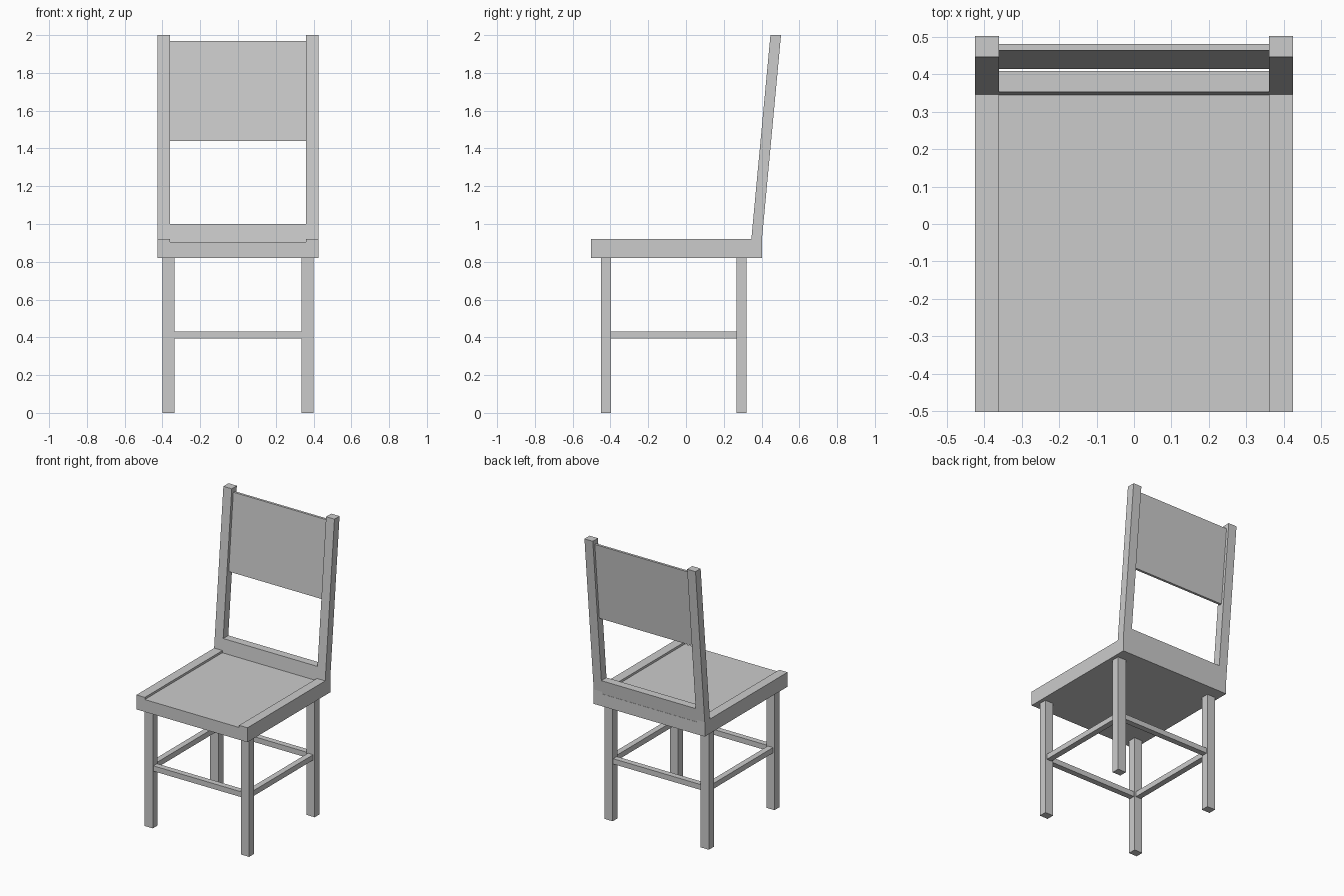
import bpy

if "Cube" in bpy.data.objects:
    bpy.data.objects.remove(bpy.data.objects["Cube"])


def prism(name, points, axis, a, b):
    """Extrude a 2D profile along x (points are y,z) or y (points are x,z)."""
    def place(p, t):
        return (t, p[0], p[1]) if axis == 'x' else (p[0], t, p[1])
    n = len(points)
    verts = [place(p, a) for p in points] + [place(p, b) for p in points]
    faces = [list(range(n)), list(range(2 * n - 1, n - 1, -1))]
    faces += [[i, i + n, (i + 1) % n + n, (i + 1) % n] for i in range(n)]
    mesh = bpy.data.meshes.new(name)
    mesh.from_pydata(verts, [], faces)
    # consistent outward normals
    import bmesh
    bm = bmesh.new()
    bm.from_mesh(mesh)
    bmesh.ops.recalc_face_normals(bm, faces=bm.faces)
    bm.to_mesh(mesh)
    bm.free()
    obj = bpy.data.objects.new(name, mesh)
    bpy.context.collection.objects.link(obj)
    return obj


def box(name, x, y, z):
    return prism(name, [(y[0], z[0]), (y[1], z[0]), (y[1], z[1]), (y[0], z[1])],
                 'x', x[0], x[1])


def mirror(obj):
    obj.modifiers.new("mirror", 'MIRROR').use_axis[0] = True


SEAT_X, POST_X = 0.425, 0.361      # outer half width, inner edge of posts
SEAT_LOW, SEAT_HIGH = 0.905, 0.92  # recessed panel and raised side rims


def slant(z):
    """y of the leaning backrest's front face at height z."""
    return 0.346 + (z - SEAT_HIGH) * 0.0935


# Seat with a shallow channel running front to back
prism("seat", [(-SEAT_X, 0.82), (SEAT_X, 0.82), (SEAT_X, SEAT_HIGH),
               (POST_X, SEAT_HIGH), (POST_X, SEAT_LOW), (-POST_X, SEAT_LOW),
               (-POST_X, SEAT_HIGH), (-SEAT_X, SEAT_HIGH)], 'y', -0.503, 0.402)


def leaning(name, z0, z1, front, back, x0, x1):
    return prism(name, [(slant(z0) + front, z0), (slant(z0) + back, z0),
                        (slant(z1) + back, z1), (slant(z1) + front, z1)],
                 'x', x0, x1)


# Leaning backrest: posts, lower rail and thin panel
mirror(leaning("back_post", SEAT_HIGH, 2.0, 0, 0.056, POST_X, SEAT_X))
leaning("back_lower_rail", SEAT_LOW, 1.0, 0, 0.056, -POST_X, POST_X)
leaning("back_panel", 1.44, 1.97, 0.02, 0.037, -POST_X, POST_X)

# Legs
LEG_X = (0.337, 0.4)
FRONT_Y, BACK_Y = (-0.45, -0.396), (0.267, 0.321)
for name, y in (("front_leg", FRONT_Y), ("back_leg", BACK_Y)):
    mirror(box(name, LEG_X, y, (0, 0.82)))

# Stretchers joining the legs
STRETCH_Z = (0.393, 0.43)
for name, y in (("front_stretcher", FRONT_Y), ("back_stretcher", BACK_Y)):
    mid = sum(y) / 2
    box(name, (-LEG_X[0], LEG_X[0]), (mid - 0.02, mid + 0.02), STRETCH_Z)
mid = sum(LEG_X) / 2
mirror(box("side_stretcher", (mid - 0.02, mid + 0.02),
           (FRONT_Y[1], BACK_Y[0]), STRETCH_Z))
